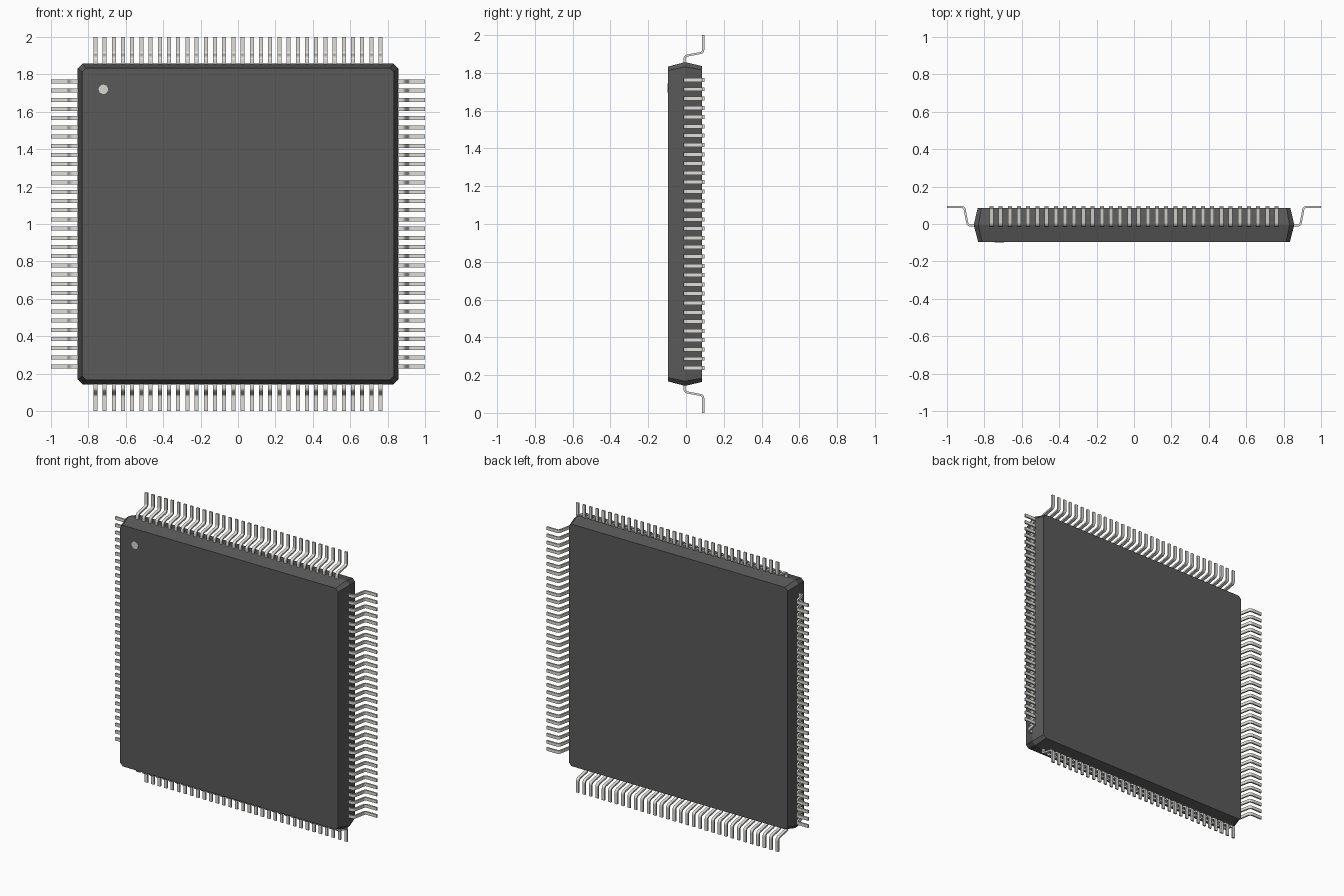
import bpy, bmesh, math
from mathutils import Vector, Matrix

if "Cube" in bpy.data.objects:
    bpy.data.objects.remove(bpy.data.objects["Cube"])

PINS, SPAN, PIN_W, PIN_T = 32, 1.525, 0.021, 0.011


def material(name, rgb):
    m = bpy.data.materials.new(name)
    m.diffuse_color = (*rgb, 1)
    m.use_nodes = True
    m.node_tree.nodes["Principled BSDF"].inputs["Base Color"].default_value = m.diffuse_color
    return m


def finish(name, bm, mat):
    bmesh.ops.recalc_face_normals(bm, faces=bm.faces)
    me = bpy.data.meshes.new(name)
    bm.to_mesh(me)
    bm.free()
    me.materials.append(mat)
    ob = bpy.data.objects.new(name, me)
    bpy.context.collection.objects.link(ob)
    return ob


def fillet(path, r, steps=4):
    """Round the inner corners of a 2D path."""
    out = [path[0]]
    for a, b, c in zip(path, path[1:], path[2:]):
        u, v = (a - b).normalized(), (c - b).normalized()
        p, q = b + u * r, b + v * r
        for i in range(steps + 1):
            t = i / steps
            out.append(p * (1 - t) ** 2 + b * 2 * t * (1 - t) + q * t * t)
    return out + [path[-1]]


def thicken(path, t):
    """Closed outline around a 2D path."""
    left, right = [], []
    for i, p in enumerate(path):
        d = (path[min(i + 1, len(path) - 1)] - path[max(i - 1, 0)]).normalized()
        n = Vector((-d.y, d.x)) * t / 2
        left.append(p + n)
        right.append(p - n)
    return left + right[::-1]


dark = material("dark_resin", (0.10, 0.10, 0.10))
metal = material("lead_metal", (0.74, 0.73, 0.69))
pale = material("pale_mark", (0.70, 0.69, 0.62))

# Moulded body: chamfered square, widest at the parting line
bm = bmesh.new()
rings = []
for y, h, c in [(-0.096, 0.833, 0.02), (-0.005, 0.857, 0.025), (0.085, 0.836, 0.02)]:
    k = h - c
    pts = [(h, -k), (h, k), (k, h), (-k, h), (-h, k), (-h, -k), (-k, -h), (k, -h)]
    rings.append([bm.verts.new((x, y, z + 1)) for x, z in pts])
for a, b in zip(rings, rings[1:]):
    for i in range(8):
        j = (i + 1) % 8
        bm.faces.new((a[i], a[j], b[j], b[i]))
bm.faces.new(rings[0])
bm.faces.new(rings[-1])
finish("chip_body", bm, dark)

# Pin one marker disc on the front face
bm = bmesh.new()
bmesh.ops.create_cone(bm, cap_ends=True, segments=24, radius1=0.025, radius2=0.025, depth=0.004,
                      matrix=Matrix.Translation((-0.72, -0.096, 1.72)) @ Matrix.Rotation(math.pi / 2, 4, 'X'))
finish("pin_one_mark", bm, pale)

# Gull-wing leads: one row per side, turned about the body centre
path = [Vector(p) for p in [(0.84, -0.008), (0.889, -0.008), (0.908, 0.0915), (1.0, 0.0915)]]
outline = thicken(fillet(path, 0.016), PIN_T)
for s, side in enumerate(["right", "top", "left", "bottom"]):
    bm = bmesh.new()
    for i in range(PINS):
        z = -SPAN / 2 + SPAN * i / (PINS - 1)
        lo = [bm.verts.new((p.x, p.y, z - PIN_W / 2)) for p in outline]
        hi = [bm.verts.new((p.x, p.y, z + PIN_W / 2)) for p in outline]
        n = len(outline)
        for j in range(n):
            k = (j + 1) % n
            bm.faces.new((lo[j], lo[k], hi[k], hi[j]))
        for j in range(n // 2 - 1):
            for ring in (lo, hi):
                bm.faces.new((ring[j], ring[j + 1], ring[n - 2 - j], ring[n - 1 - j]))
    turn = Matrix.Translation((0, 0, 1)) @ Matrix.Rotation(-s * math.pi / 2, 4, 'Y')
    bmesh.ops.transform(bm, matrix=turn, verts=bm.verts)
    finish("leads_" + side, bm, metal)
